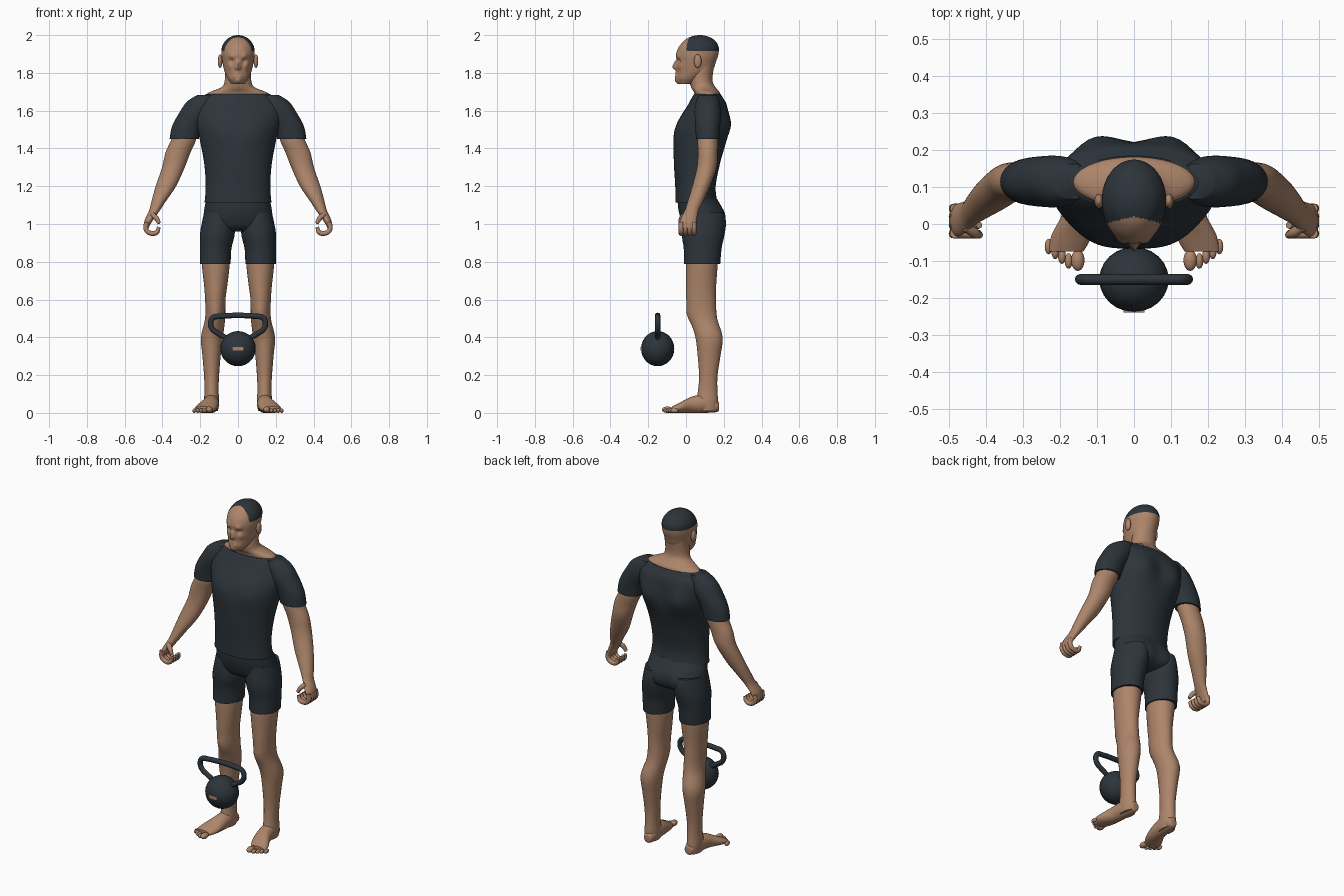
import bpy, bmesh, math
from mathutils import Vector, Matrix

cube = bpy.data.objects.get("Cube")
if cube:
    bpy.data.objects.remove(cube)


def material(name, rgb):
    m = bpy.data.materials.new(name)
    m.use_nodes = True
    m.diffuse_color = (*rgb, 1)
    m.node_tree.nodes["Principled BSDF"].inputs["Base Color"].default_value = (*rgb, 1)
    return m


skin = material("warm_skin", (0.42, 0.235, 0.145))
charcoal = material("charcoal", (0.026, 0.035, 0.043))


def spline(rows, steps):
    """Catmull-Rom interpolation through rows of numbers."""
    rows = [Vector(r) for r in rows]
    out = []
    for i in range(len(rows) - 1):
        a, b, c, d = rows[max(i - 1, 0)], rows[i], rows[i + 1], rows[min(i + 2, len(rows) - 1)]
        for k in range(steps):
            t = k / steps
            out.append(b + (c - a) * t / 2 + (a * 2 - b * 5 + c * 4 - d) * t * t / 2
                       + (b * 3 - a - c * 3 + d) * t ** 3 / 2)
    return out + [rows[-1]]


def loft(bm, rows, side=1, along="z", sides=36, steps=4, bumps=()):
    """Closed loft of ellipses (centre x, y, z, two radii) with soft muscle bumps pushed along y."""
    rings = []
    for x, y, z, ra, rb in spline(rows, steps):
        ring = []
        for k in range(sides):
            t = math.tau * k / sides
            u, v = ra * math.cos(t), rb * math.sin(t)
            p = Vector((x + u, y + v, z) if along == "z" else (x + u, y, z + v))
            base = Vector((abs(p.x), p.y, p.z))
            for centre, spread, push in bumps:
                p.y += push * math.exp(-(base - Vector(centre)).length_squared / spread ** 2)
            ring.append(bm.verts.new((p.x * side, p.y, p.z)))
        rings.append(ring)
    for a, b in zip(rings, rings[1:]):
        for k in range(sides):
            n = (k + 1) % sides
            bm.faces.new((a[k], a[n], b[n], b[k]))
    bm.faces.new(rings[0])
    bm.faces.new(rings[-1])


def blob(bm, centre, radii, side=1):
    c = Vector((centre[0] * side, centre[1], centre[2]))
    bmesh.ops.create_uvsphere(bm, u_segments=24, v_segments=14, radius=1,
                              matrix=Matrix.Translation(c) @ Matrix.Diagonal((*radii, 1)))


def finish(name, bm, mat):
    bmesh.ops.recalc_face_normals(bm, faces=bm.faces[:])
    mesh = bpy.data.meshes.new(name)
    bm.to_mesh(mesh)
    bm.free()
    mesh.materials.append(mat)
    mesh.shade_smooth()
    mesh.set_sharp_from_angle(angle=math.radians(50))
    obj = bpy.data.objects.new(name, mesh)
    bpy.context.collection.objects.link(obj)
    return obj


def tube(name, points, radius, mat, tip=1):
    """Round tube through points, narrowing to the tip factor at the last one."""
    curve = bpy.data.curves.new(name, "CURVE")
    curve.dimensions = "3D"
    curve.bevel_depth = radius
    curve.bevel_resolution = 4
    curve.resolution_u = 6
    curve.use_fill_caps = True
    line = curve.splines.new("BEZIER")
    line.bezier_points.add(len(points) - 1)
    for point, co in zip(line.bezier_points, points):
        point.co = co
        point.handle_left_type = point.handle_right_type = "AUTO"
    line.bezier_points[-1].radius = tip
    curve.materials.append(mat)
    bpy.context.collection.objects.link(bpy.data.objects.new(name, curve))


# Neck, then head with brow, eye sockets, cheeks, nose, lips and chin
bm = bmesh.new()
loft(bm, [(0, .112, 1.64, .165, .068), (0, .113, 1.69, .163, .068), (0, .093, 1.722, .09, .065),
          (0, .08, 1.76, .07, .06), (0, .09, 1.85, .07, .06)])
face = [((.035, -.04, 1.887), .016, -.009), ((.033, -.04, 1.864), .013, .011),
        ((.045, -.03, 1.835), .018, -.008), ((0, -.05, 1.852), .013, -.014),
        ((0, -.05, 1.83), .014, -.024), ((0, -.045, 1.798), .01, -.008),
        ((.012, -.045, 1.782), .01, -.007), ((0, -.04, 1.758), .02, -.013)]
loft(bm, [(0, 0, 1.74, .032, .036), (0, .015, 1.77, .055, .066), (0, .045, 1.81, .072, .094),
          (0, .055, 1.86, .083, .104), (0, .06, 1.9, .087, .112), (0, .068, 1.94, .084, .104),
          (0, .072, 1.975, .062, .077), (0, .072, 1.993, .034, .042), (0, .072, 2.0, .008, .01)],
     sides=96, steps=8, bumps=face)

# Ears, arms, half-closed hands, legs and feet
knee = [((.12, .02, .525), .045, -.012)]
for s, label in ((1, "left"), (-1, "right")):
    blob(bm, (.095, .062, 1.862), (.012, .02, .036), s)
    loft(bm, [(.275, .115, 1.5, .062, .052), (.29, .115, 1.44, .066, .054),
              (.317, .115, 1.38, .066, .052), (.342, .11, 1.3, .06, .052),
              (.382, .08, 1.2, .054, .047), (.42, .05, 1.12, .038, .041),
              (.443, .03, 1.07, .028, .037), (.472, .012, 1.02, .022, .044),
              (.487, .01, .98, .013, .043)], s)
    for k, y in enumerate((-.026, -.003, .02, .042)):
        path = [(.485, 1.01), (.485, .968), (.457, .95), (.43, .957), (.419, .984)]
        tube(f"{label}_finger_{k + 1}", [(x * s, y, z) for x, z in path], .0128, skin, .7)
    thumb = [(.455, -.008, 1.05), (.432, -.024, 1.03), (.417, -.03, 1.003)]
    tube(f"{label}_thumb", [(x * s, y, z) for x, y, z in thumb], .0135, skin, .7)
    loft(bm, [(.12, .085, .86, .072, .083), (.118, .083, .78, .073, .084), (.118, .08, .68, .062, .08),
              (.12, .08, .6, .054, .078), (.121, .093, .5, .053, .072), (.138, .122, .4, .058, .072),
              (.14, .122, .3, .048, .06), (.14, .118, .2, .04, .049), (.14, .115, .12, .037, .051),
              (.14, .112, .06, .04, .058), (.14, .112, .01, .034, .055)], s, bumps=knee)
    loft(bm, [(.135, .175, .035, .012, .014), (.135, .165, .035, .027, .03), (.14, .1, .048, .04, .048),
              (.148, .03, .043, .045, .043), (.168, -.03, .028, .055, .028),
              (.184, -.075, .017, .047, .017)], s, "y")
    blob(bm, (.152, -.098, .017), (.018, .029, .017), s)
    for k in range(4):
        blob(bm, (.177 + .018 * k, -.1 + .013 * k, .012), (.0105, .021, .012), s)
body = finish("body", bm, skin)

# Cropped hair as faces of the scalp
body.data.materials.append(charcoal)
for p in body.data.polygons:
    x, y, z = p.center
    if z > 1.917 and y > .02 - .25 * abs(x):
        p.material_index = 1

# Short-sleeved shirt with shoulder blades and chest
muscles = [((.11, .2, 1.53), .08, .035), ((.09, -.03, 1.5), .075, -.014)]
bm = bmesh.new()
loft(bm, [(0, .055, 1.115, .177, .111), (0, .05, 1.2, .171, .107), (0, .058, 1.32, .179, .122),
          (0, .075, 1.45, .203, .139), (0, .09, 1.55, .225, .126), (0, .112, 1.63, .23, .102),
          (0, .113, 1.667, .2, .083), (0, .113, 1.687, .17, .071)], sides=64, steps=6, bumps=muscles)
for s in (1, -1):
    loft(bm, [(.285, .115, 1.45, .077, .062), (.266, .115, 1.52, .082, .066),
              (.217, .115, 1.6, .087, .07), (.188, .115, 1.65, .08, .062),
              (.165, .115, 1.683, .05, .048)], s)
finish("shirt", bm, charcoal)

# Fitted shorts
seat = [((.085, .19, 1.02), .075, .02)]
bm = bmesh.new()
loft(bm, [(0, .058, 1.137, .167, .104), (0, .08, 1.06, .181, .117), (0, .09, .99, .18, .1),
          (0, .09, .96, .13, .06)], sides=64, steps=6, bumps=seat)
for s in (1, -1):
    loft(bm, [(.1, .088, 1.06, .08, .1), (.109, .088, .95, .092, .11), (.118, .088, .87, .083, .1),
              (.12, .085, .787, .081, .096)], s, bumps=seat)
finish("shorts", bm, charcoal)

# Kettlebell ball, handle and front plate
bm = bmesh.new()
blob(bm, (0, -.15, .34), (.094, .088, .093))
finish("kettlebell_ball", bm, charcoal)

half = [(.06, .395), (.1, .418), (.136, .445), (.145, .478), (.132, .504), (.1, .511)]
tube("kettlebell_handle", [(-x, -.15, z) for x, z in half] + [(x, -.15, z) for x, z in half[::-1]],
     .0145, charcoal)

bm = bmesh.new()
bmesh.ops.create_cube(bm, size=1, matrix=Matrix.Translation((0, -.2355, .34)) @ Matrix.Diagonal((.056, .009, .02, 1)))
finish("kettlebell_plate", bm, skin)
